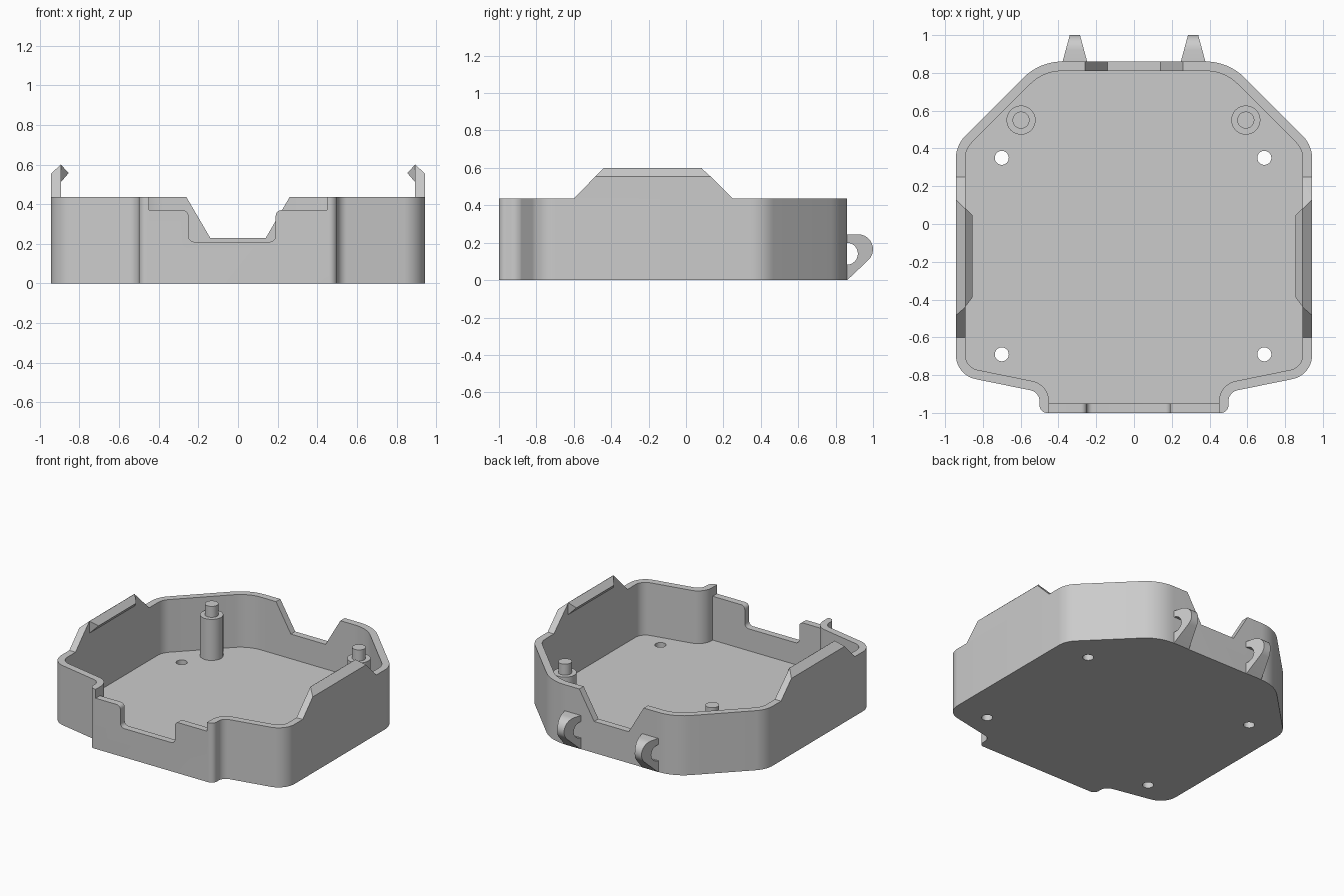
import bpy
import bmesh
from math import sin, cos, tan, pi, radians
from mathutils import Vector

cube = bpy.data.objects.get("Cube")
if cube:
    bpy.data.objects.remove(cube, do_unlink=True)

WALL, FLOOR, RIM = 0.05, 0.05, 0.435

grey = bpy.data.materials.new("plain grey")
grey.use_nodes = True
grey.diffuse_color = (0.6, 0.6, 0.6, 1)
grey.node_tree.nodes["Principled BSDF"].inputs["Base Color"].default_value = (0.6, 0.6, 0.6, 1)


def finish(name, bm):
    bmesh.ops.recalc_face_normals(bm, faces=bm.faces)
    mesh = bpy.data.meshes.new(name)
    bm.to_mesh(mesh)
    bm.free()
    mesh.materials.append(grey)
    obj = bpy.data.objects.new(name, mesh)
    bpy.context.collection.objects.link(obj)
    return obj


def smooth(obj):
    bpy.ops.object.select_all(action="DESELECT")
    obj.select_set(True)
    bpy.context.view_layer.objects.active = obj
    bpy.ops.object.shade_smooth_by_angle(angle=radians(30))


def rounded(corners, segments=10):
    """Replace each (x, y, radius) corner with an arc."""
    out = []
    for i, (x, y, r) in enumerate(corners):
        p = Vector((x, y))
        if r <= 0:
            out.append(p)
            continue
        u = (Vector(corners[i - 1][:2]) - p).normalized()
        v = (Vector(corners[(i + 1) % len(corners)][:2]) - p).normalized()
        half = u.angle(v) / 2
        c = p + (u + v).normalized() * r / sin(half)
        s, e = p + u * r / tan(half) - c, p + v * r / tan(half) - c
        w = s.angle(e)
        for k in range(segments + 1):
            t = k / segments
            out.append(c + (s * sin((1 - t) * w) + e * sin(t * w)) / sin(w))
    return out


def inset(corners, t):
    """Move a counter-clockwise outline inwards, keeping its arcs concentric."""
    out = []
    for i, (x, y, r) in enumerate(corners):
        p = Vector((x, y))
        d1 = (p - Vector(corners[i - 1][:2])).normalized()
        d2 = (Vector(corners[(i + 1) % len(corners)][:2]) - p).normalized()
        n1, n2 = Vector((-d1.y, d1.x)), Vector((-d2.y, d2.x))
        q = p + (n1 + n2) * t / (1 + n1.dot(n2))
        convex = d1.x * d2.y - d1.y * d2.x > 0
        out.append((q.x, q.y, max(r - t, 0) if convex else r + t))
    return out


def loft(name, first, second):
    """Solid between two matching rings of points."""
    bm = bmesh.new()
    a = [bm.verts.new(p) for p in first]
    b = [bm.verts.new(p) for p in second]
    bm.faces.new(a)
    bm.faces.new(b[::-1])
    for i in range(len(a)):
        bm.faces.new((a[i], a[i - 1], b[i - 1], b[i]))
    return finish(name, bm)


def upright(name, outline, z0, z1):
    return loft(name, [(x, y, z0) for x, y in outline], [(x, y, z1) for x, y in outline])


def through_y(name, outline, y0, y1):
    return loft(name, [(x, y0, z) for x, z in outline], [(x, y1, z) for x, z in outline])


def disc(x, y, r, n=40):
    return [(x + r * cos(2 * pi * k / n), y + r * sin(2 * pi * k / n)) for k in range(n)]


def hull(name, points):
    bm = bmesh.new()
    for p in points:
        bm.verts.new(p)
    bmesh.ops.convex_hull(bm, input=bm.verts)
    bmesh.ops.dissolve_limit(bm, angle_limit=radians(1), verts=bm.verts, edges=bm.edges)
    return finish(name, bm)


def cut(obj, cutter):
    mod = obj.modifiers.new("cut", "BOOLEAN")
    mod.operation = "DIFFERENCE"
    mod.solver = "EXACT"
    mod.object = cutter
    bpy.context.view_layer.objects.active = obj
    bpy.ops.object.modifier_apply(modifier=mod.name)
    bpy.data.objects.remove(cutter, do_unlink=True)


# Tray shell: rounded outline hollowed to a thin wall and floor
half = [(0.5, -1, 0.04), (0.5, -0.89, 0.06), (0.943, -0.8, 0.13),
        (0.943, 0.417, 0.17), (0.5, 0.86, 0.29)]
outline = half + [(-x, y, r) for x, y, r in reversed(half)]
tray = upright("tray", rounded(outline), 0, RIM)
cut(tray, upright("cavity", rounded(inset(outline, WALL)), FLOOR, 1))

# Stepped opening in the front wall
opening = [(-0.45, 0.6, 0), (-0.45, 0.37, 0), (-0.25, 0.37, 0.03), (-0.25, 0.21, 0.03),
           (0.19, 0.21, 0.03), (0.19, 0.37, 0.03), (0.45, 0.37, 0), (0.45, 0.6, 0)]
cut(tray, through_y("front_opening", rounded(opening, 6), -1.1, -0.94))

# Sloped opening in the back wall
slope = [(-0.26, RIM), (-0.14, 0.23), (0.14, 0.23), (0.26, RIM), (0.26, 0.6), (-0.26, 0.6)]
cut(tray, through_y("back_opening", slope, 0.78, 0.95))

# Screw holes in the floor
for x in (-0.7, 0.69):
    for y in (-0.69, 0.35):
        cut(tray, upright("screw_hole", disc(x, y, 0.037), -0.1, 0.2))
smooth(tray)

# Profile of the back loops, with a half-round eye against the wall
loop = [(0.855, 0.0), (0.862, 0.0)]
loop += [(0.92 + 0.08 * cos(a), 0.165 + 0.08 * sin(a))
         for a in (radians(-45 + 13.5 * k) for k in range(11))]
loop += [(0.855, 0.245), (0.855, 0.2)]
loop += [(0.86 + 0.059 * cos(a), 0.141 + 0.059 * sin(a))
         for a in (radians(90 - 15 * k) for k in range(13))]
loop += [(0.855, 0.082)]


def loop_side(x, sign):
    return [(x + sign * (0.065 - (y - 0.86) * 0.27), y, z) for y, z in loop]


for side, label in ((1, "left"), (-1, "right")):
    # Snap clip standing on the side wall, chamfered outside
    hull(label + "_clip",
         [(side * 0.893, y, z) for y, z in ((-0.6, RIM), (0.25, RIM), (-0.44, 0.6), (0.08, 0.6))]
         + [(side * 0.943, y, z) for y, z in ((-0.6, RIM), (0.25, RIM), (-0.484, 0.555), (0.13, 0.555))])
    # Wedge hook on the inner side of the clip
    hull(label + "_hook",
         [(side * 0.894, y, z) for y in (-0.44, 0.085) for z in (0.511, 0.6)]
         + [(side * 0.854, y, 0.557) for y in (-0.387, 0.045)])
    # Tapered loop on the back
    smooth(loft(label + "_back_loop", loop_side(side * 0.313, -1), loop_side(side * 0.313, 1)))
    # Standoff with locating pin
    x = 0.592 if side > 0 else -0.598
    smooth(upright(label + "_standoff", disc(x, 0.55, 0.077), FLOOR - 0.01, 0.35))
    smooth(upright(label + "_pin", disc(x, 0.55, 0.045), 0.34, 0.43))
